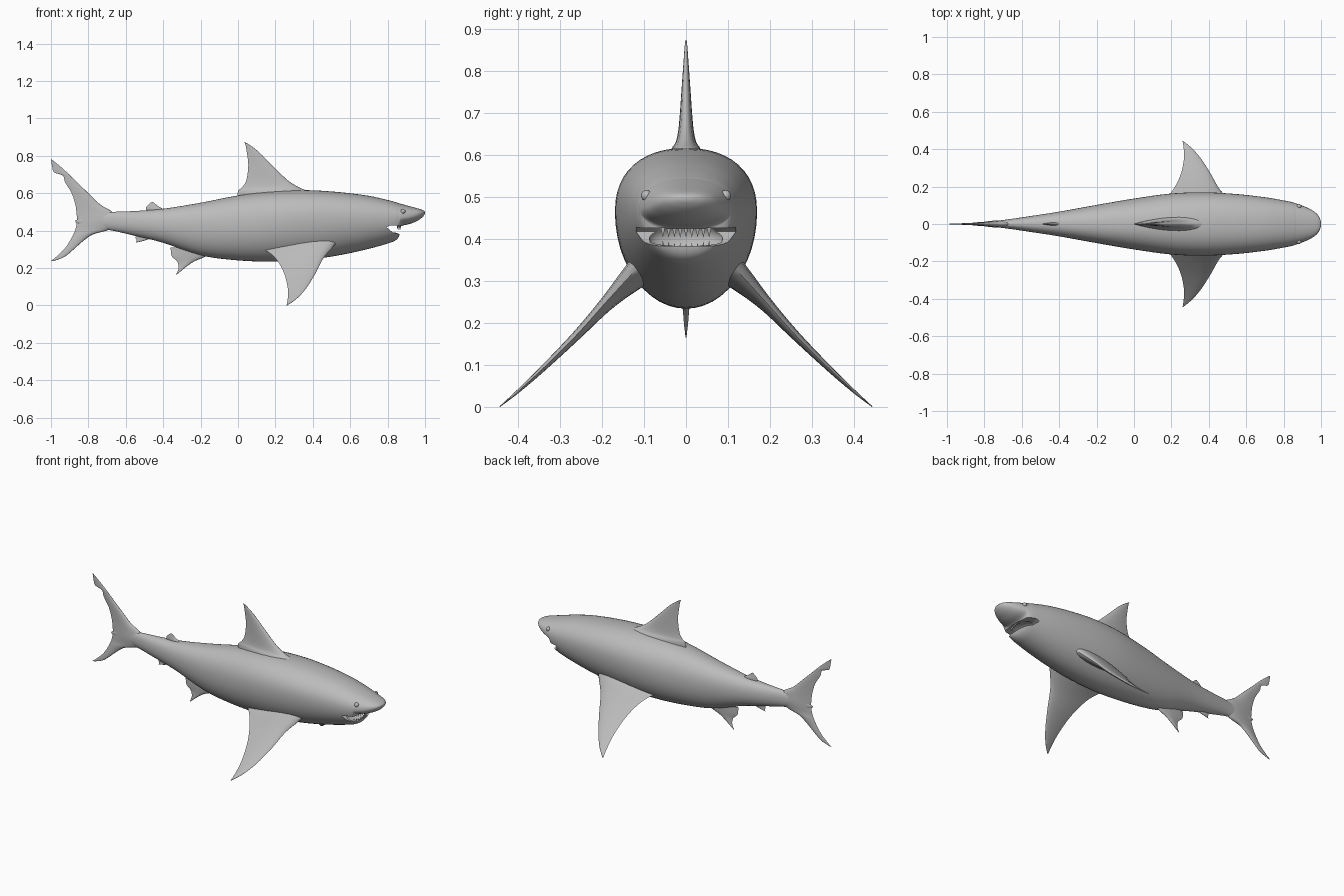
import bpy, bmesh, math
from mathutils import Vector

if "Cube" in bpy.data.objects:
    bpy.data.objects.remove(bpy.data.objects["Cube"])

grey = bpy.data.materials.new("shark_grey")
grey.diffuse_color = (0.5, 0.5, 0.5, 1)
grey.use_nodes = True
grey.node_tree.nodes["Principled BSDF"].inputs["Base Color"].default_value = grey.diffuse_color


def finish(ob, angle=40):
    bpy.ops.object.select_all(action='DESELECT')
    bpy.context.view_layer.objects.active = ob
    ob.select_set(True)
    bpy.ops.object.shade_smooth_by_angle(angle=math.radians(angle))


def from_bmesh(name, bm):
    bmesh.ops.recalc_face_normals(bm, faces=bm.faces)
    me = bpy.data.meshes.new(name)
    bm.to_mesh(me)
    bm.free()
    me.materials.append(grey)
    ob = bpy.data.objects.new(name, me)
    bpy.context.collection.objects.link(ob)
    return ob


def resample(rows, steps):
    """Smooth curve through rows of numbers."""
    out = []
    for i in range(len(rows) - 1):
        a, b, c, d = (rows[max(i - 1, 0)], rows[i], rows[i + 1], rows[min(i + 2, len(rows) - 1)])
        for s in range(steps):
            t = s / steps
            out.append([0.5 * (2 * q + (r - p) * t + (2 * p - 5 * q + 4 * r - w) * t * t
                               + (3 * q - p - 3 * r + w) * t ** 3)
                        for p, q, r, w in zip(a, b, c, d)])
    return out + [list(rows[-1])]


def loft(name, rings):
    bm = bmesh.new()
    vs = [[bm.verts.new(p) for p in ring] for ring in rings]
    n = len(vs[0])
    for a, b in zip(vs, vs[1:]):
        for k in range(n):
            bm.faces.new((a[k], a[(k + 1) % n], b[(k + 1) % n], b[k]))
    bm.faces.new(vs[0])
    bm.faces.new(vs[-1])
    return from_bmesh(name, bm)


def fin(name, stations, normal, steps=4, m=10):
    """Stations: leading xyz, trailing xyz, half thickness."""
    normal = Vector(normal).normalized()
    rings = []
    for r in resample(stations, steps):
        lead, trail, thick = Vector(r[:3]), Vector(r[3:6]), max(r[6], 0.0005)
        ring = []
        for k in range(2 * m):
            ang = math.pi * k / m
            t = (1 - math.cos(ang)) / 2
            h = thick * math.sqrt(t) * (1 - t) / 0.385 if 0 < k % m else 0
            ring.append(lead.lerp(trail, t) + normal * h * (1 if k < m else -1))
        rings.append(ring)
    ob = loft(name, rings)
    finish(ob, 60)
    return ob


def median_fin(name, rows):
    """Rows: z, leading x, trailing x, half thickness."""
    return fin(name, [(a, 0, z, b, 0, z, t) for z, a, b, t in rows], (0, 1, 0))


# Body: x, top, bottom, widest height, half width
body_rows = [
    (-.87, .455, .445, .45, .003), (-.80, .48, .42, .45, .010), (-.68, .499, .402, .45, .024),
    (-.55, .505, .372, .44, .043), (-.40, .517, .335, .43, .066), (-.20, .549, .268, .425, .102),
    (0, .588, .241, .43, .136), (.20, .611, .234, .45, .163), (.38, .616, .245, .465, .169),
    (.55, .605, .270, .468, .160), (.70, .586, .303, .467, .143), (.80, .564, .331, .465, .126),
    (.84, .553, .347, .466, .118), (.860, .547, .368, .467, .112), (.868, .544, .405, .468, .110),
    (.876, .542, .425, .470, .107), (.92, .530, .436, .477, .090), (.96, .519, .453, .487, .069),
    (.985, .511, .471, .493, .046), (.997, .504, .486, .496, .022), (1.0, .499, .495, .497, .004)]
N = 48
rings = []
for x, top, bot, mid, w in resample(body_rows, 4):
    ring = []
    for k in range(N):
        c, s = math.cos(2 * math.pi * k / N), math.sin(2 * math.pi * k / N)
        e = 0.88 if s > 0 else 1.0
        y = math.copysign(abs(c) ** e, c) * w
        z = mid + (abs(s) ** e * (top - mid) if s > 0 else s * (mid - bot))
        ring.append((x, y, z))
    rings.append(ring)
body = loft("body", rings)

# Mouth: a gap between the jaws plus a rounded hollow
bm = bmesh.new()
gap = [(.795, .418), (.815, .428), (.87, .4255), (.93, .42), (.93, .384), (.86, .383), (.825, .392)]
side = [[bm.verts.new((x, y, z)) for x, z in gap] for y in (-.2, .2)]
bm.faces.new(side[0])
bm.faces.new(side[1])
for k in range(len(gap)):
    j = (k + 1) % len(gap)
    bm.faces.new((side[0][k], side[0][j], side[1][j], side[1][k]))
mouth_gap = from_bmesh("mouth_gap", bm)

bm = bmesh.new()
bmesh.ops.create_uvsphere(bm, u_segments=32, v_segments=16, radius=1)
bmesh.ops.scale(bm, vec=(.048, .088, .042), verts=bm.verts)
bmesh.ops.translate(bm, vec=(.818, 0, .402), verts=bm.verts)
mouth_hollow = from_bmesh("mouth_hollow", bm)

for cutter in (mouth_gap, mouth_hollow):
    bpy.context.view_layer.objects.active = body
    mod = body.modifiers.new("cut", 'BOOLEAN')
    mod.operation, mod.object, mod.solver = 'DIFFERENCE', cutter, 'EXACT'
    bpy.ops.object.modifier_apply(modifier=mod.name)
    bpy.data.objects.remove(cutter)
finish(body, 40)

# Fins on the centre line
median_fin("dorsal_fin", [
    (.575, .42, .00, .050), (.612, .37, .00, .036), (.632, .325, .022, .024), (.67, .265, .045, .017),
    (.75, .182, .055, .011), (.82, .112, .047, .006), (.86, .060, .040, .003), (.873, .037, .034, .001)])
median_fin("second_dorsal_fin", [
    (.49, -.38, -.48, .010), (.515, -.40, -.492, .008), (.53, -.425, -.488, .005), (.553, -.455, -.462, .001)])
median_fin("pelvic_fin", [
    (.31, -.15, -.36, .016), (.265, -.17, -.355, .012), (.235, -.235, -.325, .008),
    (.20, -.285, -.318, .005), (.165, -.327, -.331, .001)])
median_fin("anal_fin", [
    (.39, -.44, -.53, .008), (.365, -.46, -.548, .006), (.35, -.49, -.542, .004), (.337, -.540, -.546, .001)])
median_fin("tail_fin", [
    (.78, -.995, -1.0, .001), (.745, -.952, -.994, .002), (.712, -.915, -.983, .003), (.694, -.897, -.936, .004),
    (.66, -.862, -.925, .005), (.60, -.80, -.889, .008), (.54, -.737, -.870, .011), (.50, -.672, -.864, .015),
    (.45, -.65, -.861, .019), (.405, -.69, -.870, .014), (.38, -.775, -.880, .011), (.34, -.833, -.902, .007),
    (.30, -.878, -.930, .005), (.26, -.928, -.972, .003), (.238, -.985, -1.0, .001)])

# Paired fins and eyes
for s, label in ((1, "left"), (-1, "right")):
    rows = [(.56, .08, .37, .11, .08, .31, .040), (.505, .135, .31, .17, .135, .28, .028),
            (.455, .19, .25, .213, .19, .235, .017), (.415, .26, .172, .248, .26, .168, .011),
            (.365, .34, .092, .266, .34, .092, .007), (.315, .40, .037, .266, .40, .037, .004),
            (.264, .443, .001, .260, .443, .001, .001)]
    fin("pectoral_fin_" + label,
        [(a, s * b, c, d, s * e, f, t) for a, b, c, d, e, f, t in rows], (0, s * .72, .70))
    bm = bmesh.new()
    bmesh.ops.create_uvsphere(bm, u_segments=16, v_segments=10, radius=.013)
    bmesh.ops.translate(bm, vec=(.882, s * .094, .503), verts=bm.verts)
    finish(from_bmesh("eye_" + label, bm))

# Teeth: rows of small cones following the jaws
for name, count, x0, z0, h in (("upper_teeth", 9, .868, .427, -.024), ("lower_teeth", 9, .852, .366, .024)):
    bm = bmesh.new()
    for i in range(count):
        y = -.055 + .11 * i / (count - 1)
        x, z = x0 - 5 * y * y, z0 + (2 * y * y if h > 0 else 0)
        base = [bm.verts.new((x + .004 * math.cos(a * math.pi / 3), y + .006 * math.sin(a * math.pi / 3), z))
                for a in range(6)]
        tip = bm.verts.new((x, y, z + h))
        bm.faces.new(base)
        for a in range(6):
            bm.faces.new((base[a], base[(a + 1) % 6], tip))
    finish(from_bmesh(name, bm), 65)
